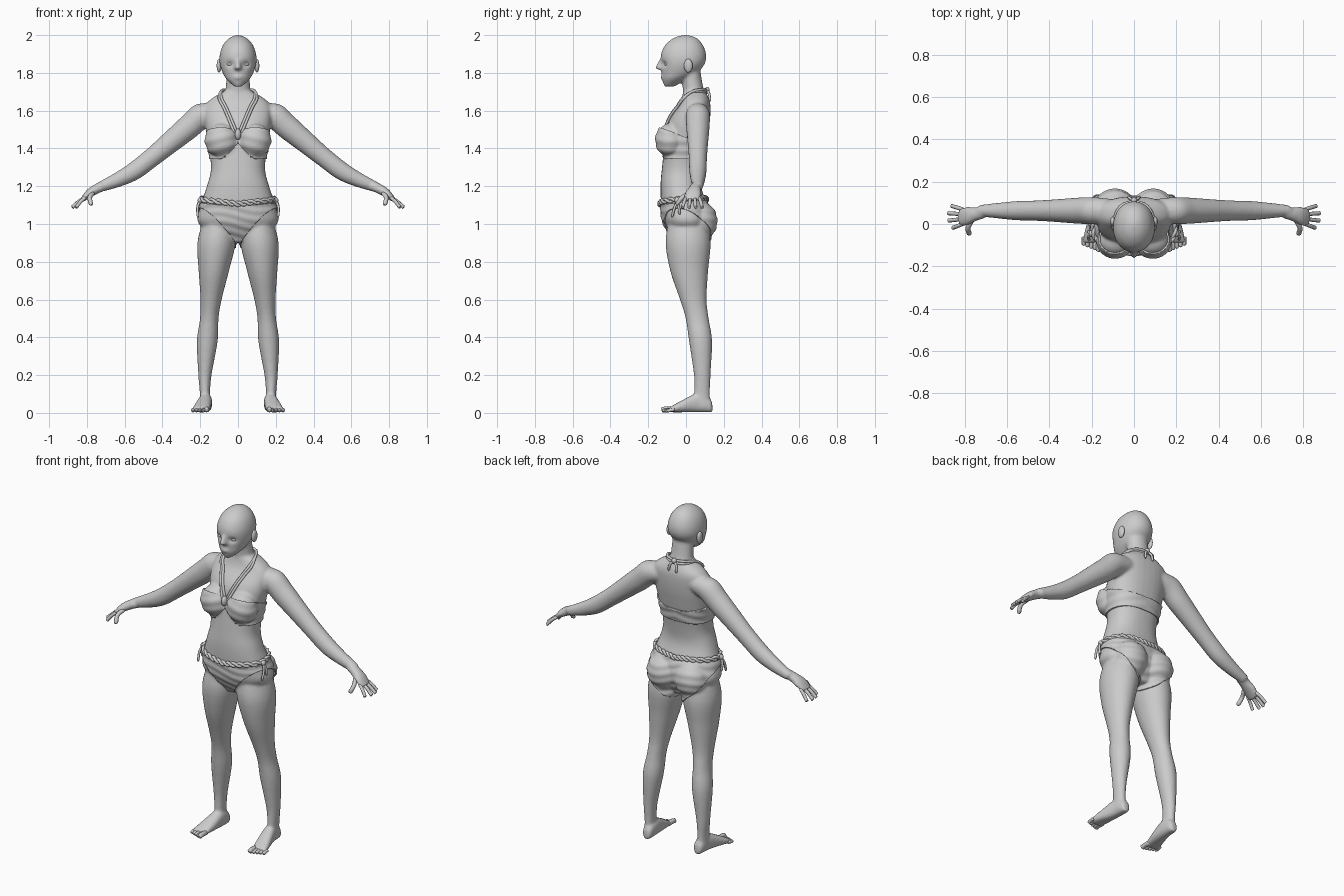
import bpy, bmesh
from math import sin, cos, pi, exp
from mathutils import Vector as V
from mathutils.bvhtree import BVHTree

if "Cube" in bpy.data.objects:
    bpy.data.objects.remove(bpy.data.objects["Cube"])

X, Y, Z = V((1, 0, 0)), V((0, 1, 0)), V((0, 0, 1))


def catmull(rows, n=5):
    out, p = [], [rows[0]] + list(rows) + [rows[-1]]
    for a, b, c, d in zip(p, p[1:], p[2:], p[3:]):
        for i in range(n):
            t = i / n
            out.append([.5 * (2 * q + (r - o) * t + (2 * o - 5 * q + 4 * r - s) * t * t
                        + (3 * q - o - 3 * r + s) * t ** 3) for o, q, r, s in zip(a, b, c, d)])
    return out + [list(rows[-1])]


def to_object(bm, name):
    me = bpy.data.meshes.new(name)
    bm.to_mesh(me)
    ob = bpy.data.objects.new(name, me)
    bpy.context.collection.objects.link(ob)
    for p in me.polygons:
        p.use_smooth = True
    return ob


def loft(name, rows, u=X, v=Y, n=32, e=2.0):
    """Rows of (x, y, z, radius along u, radius along v)."""
    bm, rings = bmesh.new(), []
    f = lambda c: abs(c) ** (2 / e) * (1 if c > 0 else -1)
    for x, y, z, a, b in catmull(rows):
        rings.append([bm.verts.new(V((x, y, z)) + u * a * f(cos(2 * pi * i / n)) + v * b * f(sin(2 * pi * i / n)))
                      for i in range(n)])
    for r, q in zip(rings, rings[1:]):
        for i in range(n):
            bm.faces.new((r[i], r[(i + 1) % n], q[(i + 1) % n], q[i]))
    bm.faces.new(rings[0])
    bm.faces.new(rings[-1])
    bmesh.ops.recalc_face_normals(bm, faces=bm.faces)
    return to_object(bm, name)


def stack(name, rows, e=2.0, x=lambda z: 0):
    """Upright loft from rows of (z, half width, front y, back y)."""
    return loft(name, [(x(z), (f + b) / 2, z, w, (b - f) / 2) for z, w, f, b in rows], e=e)


def ball(name, c, r):
    bm = bmesh.new()
    bmesh.ops.create_uvsphere(bm, u_segments=24, v_segments=16, radius=1)
    bmesh.ops.scale(bm, vec=r, verts=bm.verts)
    bmesh.ops.translate(bm, vec=c, verts=bm.verts)
    return to_object(bm, name)


def tube(name, pts, r, ends=.5, cyclic=False):
    cu = bpy.data.curves.new(name, 'CURVE')
    cu.dimensions, cu.bevel_depth, cu.bevel_resolution, cu.use_fill_caps = '3D', r, 2, True
    sp = cu.splines.new('POLY')
    pts = [tuple(p) for p in pts] if cyclic else catmull([tuple(p) for p in pts], 4)
    sp.points.add(len(pts) - 1)
    for i, p in enumerate(pts):
        sp.points[i].co = (*p, 1)
        sp.points[i].radius = ends if not cyclic and i in (0, len(pts) - 1) else 1
    sp.use_cyclic_u, sp.use_smooth = cyclic, True
    ob = bpy.data.objects.new(name, cu)
    bpy.context.collection.objects.link(ob)
    pick(ob)
    bpy.ops.object.convert(target='MESH')


def pick(*obs):
    bpy.ops.object.select_all(action='DESELECT')
    for o in obs:
        o.select_set(True)
    bpy.context.view_layer.objects.active = obs[0]


# Torso, neck, head and face
parts = []
parts.append(stack('body', [(.91, .09, -.06, .08), (1, .207, -.115, .125), (1.08, .203, -.13, .12),
                            (1.2, .165, -.135, .08), (1.3, .143, -.127, .085), (1.45, .163, -.11, .112),
                            (1.55, .176, -.09, .127), (1.64, .165, -.032, .128), (1.7, .08, -.015, .105)], 2.3))
parts.append(stack('neck', [(1.64, .075, -.015, .115), (1.73, .064, -.018, .09), (1.82, .062, -.03, .075)]))
parts.append(stack('head', [(1.728, .02, -.115, -.06), (1.765, .06, -.126, 0), (1.8, .081, -.128, .06),
                            (1.85, .097, -.132, .1), (1.9, .096, -.132, .106), (1.95, .078, -.108, .088),
                            (1.985, .045, -.064, .055), (2, .01, -.015, .01)], 2.1))
parts.append(stack('nose', [(1.815, .013, -.14, -.1), (1.828, .019, -.163, -.1), (1.88, .009, -.134, -.1)]))
parts.append(ball('lips', (0, -.122, 1.777), (.026, .014, .012)))
parts.append(ball('chin', (0, -.1, 1.746), (.026, .021, .018)))

# Limbs, bust and seat
ARM = [(.1, 1.595, .057), (.19, 1.575, .067), (.26, 1.515, .065), (.35, 1.44, .058), (.45, 1.357, .051),
       (.55, 1.28, .048), (.64, 1.232, .039), (.73, 1.195, .028)]
PALM = [(.71, .055, 1.203, .027, .029), (.75, .046, 1.185, .026, .033), (.79, .037, 1.16, .022, .044),
        (.826, .032, 1.127, .012, .04)]
LEG = [(1.03, .08, -.09, .11), (.9, .101, -.108, .13), (.75, .08, -.083, .117), (.6, .056, -.032, .109),
       (.5, .049, -.002, .12), (.38, .055, .016, .138), (.2, .035, .042, .13), (.1, .027, .043, .127),
       (.03, .028, .05, .13)]
FOOT = [(.14, .169, .014, .04), (.125, .169, .028, .075), (.06, .172, .035, .1), (-.02, .186, .043, .064),
        (-.088, .2, .046, .026)]
for s in (1, -1):
    parts.append(ball('breast', (s * .087, -.082, 1.445), (.083, .075, .088)))
    parts.append(ball('buttock', (s * .09, .07, 1.015), (.095, .09, .1)))
    across = V((s * .56, 0, .83))
    parts.append(loft('arm', [(s * x, .063, z, r, r * .95) for x, z, r in ARM], across))
    parts.append(loft('palm', [(s * x, *r) for x, *r in PALM], across))
    parts.append(stack('leg', LEG, x=lambda z: s * (.175 - .075 * max(0, z - .2) ** 1.05)
                       if z < .5 else s * (.152 - .095 * (z - .5))))
    parts.append(loft('foot', [(s * x, y, h / 2 + .003, w, h / 2) for y, x, w, h in FOOT], v=Z, e=2.4))

# Blend into one smooth skin
pick(*parts)
bpy.ops.object.join()
body = bpy.context.object
m = body.modifiers.new('blend', 'REMESH')
m.mode, m.voxel_size, m.use_smooth_shade = 'VOXEL', .008, True
bpy.ops.object.modifier_apply(modifier='blend')
m = body.modifiers.new('soften', 'SMOOTH')
m.factor, m.iterations = .5, 5
bpy.ops.object.modifier_apply(modifier='soften')

# Eye sockets
for v in body.data.vertices:
    if v.co.y < -.06:
        v.co.y += .013 * exp(-((abs(v.co.x) - .043) ** 2 + 1.6 * (v.co.z - 1.846) ** 2) / .00036)

# Eyes, ears, fingers, toes
for s in (1, -1):
    ball('eye', (s * .042, -.099, 1.846), (.017, .016, .01))
    ball('ear', (s * .1, .012, 1.838), (.013, .023, .036))
    for i in range(4):
        a = V((s * .805, .068 - .022 * i, 1.142))
        b = V((s * (.881 - .009 * (i - 1.4) ** 2), .086 - .035 * i, 1.088))
        tube('finger', [a, a.lerp(b, .5) + Z * .005, a.lerp(b, .9), b], .0095)
    tube('thumb', [(s * .765, .02, 1.165), (s * .785, -.02, 1.14), (s * .776, -.05, 1.1)], .012)
    for i in range(5):
        r = .0095 if i else .014
        x, tip = .166 + i * .018, -.13 + .007 * i
        tube('toe', [(s * x, -.06, .018), (s * x, tip + .025, r + .006), (s * x, tip, r + .001)], r)

src = bmesh.new()
src.from_mesh(body.data)
bvh = BVHTree.FromBMesh(src)


def cut(bm, co, no, keep=lambda c: True):
    fs = [f for f in bm.faces if keep(f.calc_center_median())]
    geom = set(fs) | {e for f in fs for e in f.edges} | {v for f in fs for v in f.verts}
    bmesh.ops.bisect_plane(bm, geom=list(geom), plane_co=co, plane_no=no, clear_inner=True)


def drop(bm, test):
    bmesh.ops.delete(bm, geom=[v for v in bm.verts if test(v.co)], context='VERTS')


def garment(name, bm, folds):
    """Lift a trimmed copy of the skin into cloth with small folds."""
    bm.normal_update()
    for v, n in [(v, v.normal.copy()) for v in bm.verts]:
        v.co += n * (.007 + .0018 * sin(folds(v.co)))
    ob = to_object(bm, name)
    ob.modifiers.new('cloth', 'SOLIDIFY').thickness = .008


# Bikini bottom
bm = src.copy()
drop(bm, lambda c: abs(c.x) > .3 or c.z < .8)
cut(bm, V((0, -.14, 1.1)), V((0, .12, -1)))
for s in (1, -1):
    cut(bm, V((s * .02, -.1, .93)), V((-s, .4, 1)))
garment('bikini_bottom', bm, lambda c: c.z * 140 + 3 * sin(c.x * 14))

# Bikini top
bm = src.copy()
drop(bm, lambda c: c.z > 1.56 or abs(c.x) > .215)
cut(bm, V((0, 0, 1.345)), Z)
cut(bm, V((0, .05, 1.44)), V((0, -.36, -1)))
bmesh.ops.bisect_plane(bm, geom=bm.verts[:] + bm.edges[:] + bm.faces[:], plane_co=V(), plane_no=X)
for s in (1, -1):
    front = lambda c: c.x * s > 0 and c.y < -.04 and abs(c.x) < .1
    cut(bm, V((0, 0, 1.43)), V((s, 0, 1)), front)
    cut(bm, V((0, 0, 1.485)), V((s * .6, 0, -1)), front)
garment('bikini_top', bm, lambda c: c.z * 120 + 30 * abs(c.x))
ball('front_knot', (0, -.128, 1.475), (.016, .02, .03))

# Halter straps and nape knot
for s in (1, -1):
    for k in (0, .014):
        pts = []
        for i in range(5):
            x, z = .006 + .02 * i, 1.48 + .05 * i - .0003 * i ** 3
            hit = bvh.ray_cast(V((s * (x + k), -1, z)), Y)[0]
            pts.append(hit + V((0, -.007, .003)))
        pts += [V((s * .09, .035, 1.702)), V((s * .058, .088, 1.712 - k)), V((0, .108, 1.71 - k))]
        tube('halter_strap', pts, .0075, 1)
    tube('nape_tie', [(0, .11, 1.705), (s * .02, .122, 1.69), (s * .026, .128, 1.65)], .007)
ball('nape_knot', (0, .112, 1.71), (.015, .013, .016))

# Twisted waistband and side ties
for k in (0, pi):
    ring = []
    for i in range(120):
        a = 2 * pi * i / 120
        d = V((cos(a), sin(a), 0))
        z = 1.118 + .015 * abs(d.x) + .012 * d.y
        hit = bvh.ray_cast(V((0, 0, z)) + d * .33, -d)[0]
        ring.append(hit + d * (.008 + .004 * sin(a * 14 + k)) + Z * .009 * cos(a * 14 + k))
    tube('waistband', ring, .0085, cyclic=True)
for s in (1, -1):
    p = V((s * .2, -.045, 1.125))
    ball('side_knot', p, (.014, .016, .016))
    for dy, dz in ((-.03, -.09), (.012, -.075)):
        tube('side_tie', [p, p + V((s * .014, dy / 2, dz * .4)), p + V((s * .012, dy, dz))], .007)
